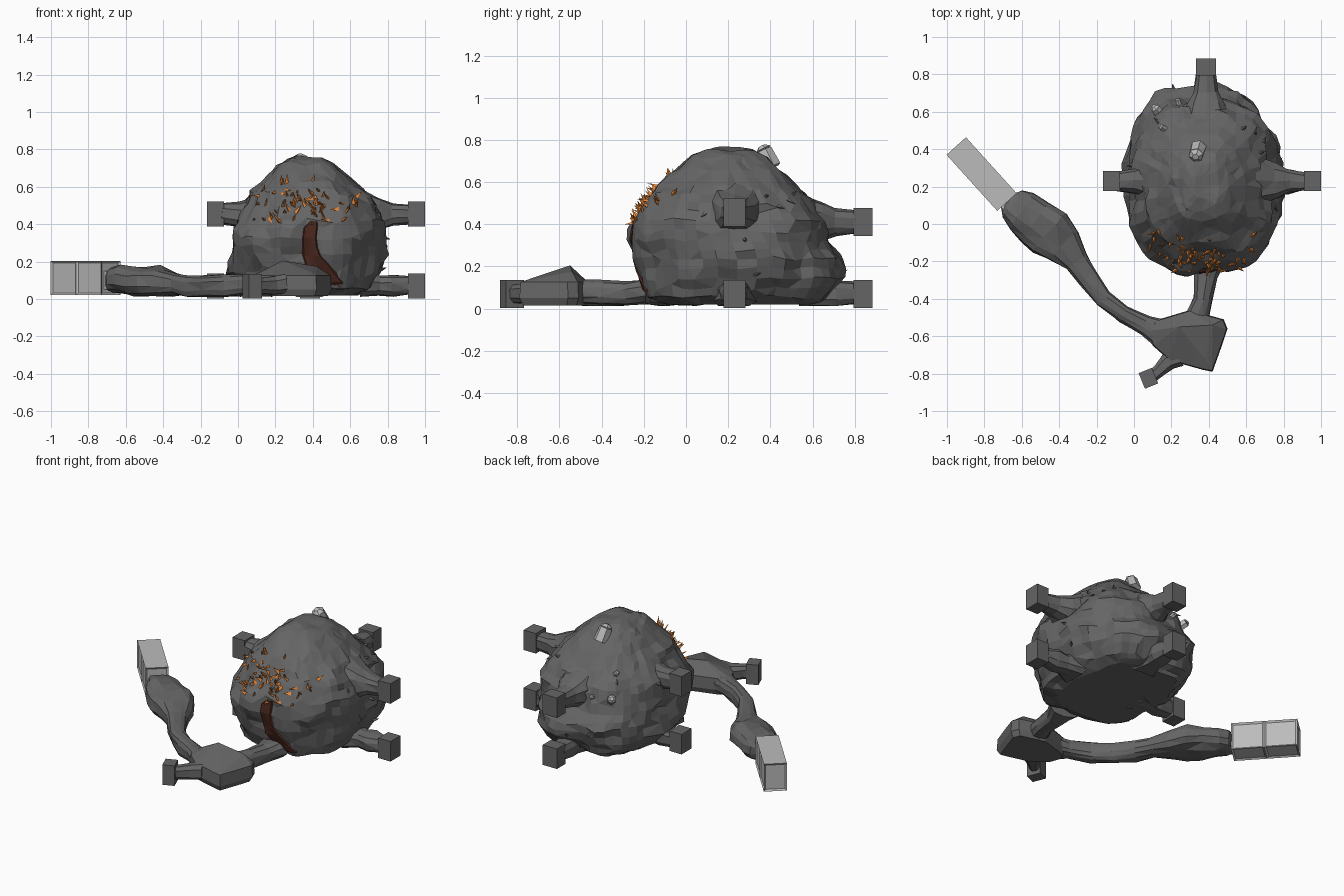
import bpy, bmesh, math, random
from mathutils import Vector, Matrix, noise
from mathutils.bvhtree import BVHTree

if "Cube" in bpy.data.objects:
    bpy.data.objects.remove(bpy.data.objects["Cube"])

random.seed(4)


def material(name, rgb):
    m = bpy.data.materials.new(name)
    m.diffuse_color = (*rgb, 1)
    m.use_nodes = True
    m.node_tree.nodes["Principled BSDF"].inputs["Base Color"].default_value = m.diffuse_color
    return m


ROCK = material("rock_grey", (0.13, 0.13, 0.13))
PALE = material("pale_grey", (0.5, 0.5, 0.5))
RUST = material("rust_brown", (0.07, 0.02, 0.013))
ORANGE = material("orange", (0.85, 0.25, 0.04))


def finish(name, bm, mat):
    bmesh.ops.recalc_face_normals(bm, faces=bm.faces)
    me = bpy.data.meshes.new(name)
    bm.to_mesh(me)
    bm.free()
    ob = bpy.data.objects.new(name, me)
    bpy.context.collection.objects.link(ob)
    me.materials.append(mat)
    return ob


def skin(bm, rings):
    """Bridge a list of closed vertex rings and cap both ends."""
    vr = [[bm.verts.new(p) for p in r] for r in rings]
    n = len(vr[0])
    for a, b in zip(vr, vr[1:]):
        for i in range(n):
            bm.faces.new((a[i], a[(i + 1) % n], b[(i + 1) % n], b[i]))
    bm.faces.new(vr[0][::-1])
    bm.faces.new(vr[-1])


def spow(v, e):
    return math.copysign(abs(v) ** e, v)


def tunnel(name, pts, sides=10, rough=0.016):
    """Rough rocky tube; each point is x, y, z, half width, half height."""
    bm = bmesh.new()
    rings = []
    for k, (x, y, z, w, h) in enumerate(pts):
        a, b = pts[max(k - 1, 0)], pts[min(k + 1, len(pts) - 1)]
        t = Vector((b[0] - a[0], b[1] - a[1], 0)).normalized()
        side = Vector((-t.y, t.x, 0))
        ring = []
        for i in range(sides):
            an = math.tau * (i + 0.5) / sides
            p = Vector((x, y, z)) + side * w * spow(math.cos(an), 0.75)
            p.z += h * spow(math.sin(an), 0.75)
            p += noise.noise_vector(p * 9) * rough
            p.z = max(p.z, 0.012)
            ring.append(p)
        rings.append(ring)
    skin(bm, rings)
    bmesh.ops.triangulate(bm, faces=bm.faces)
    return finish(name, bm, ROCK)


def block(name, centre, size, angle, mat=ROCK, panels=False):
    bm = bmesh.new()
    bmesh.ops.create_cube(bm, size=1)
    bmesh.ops.scale(bm, vec=size, verts=bm.verts)
    if panels:
        bmesh.ops.bisect_plane(bm, geom=bm.verts[:] + bm.edges[:] + bm.faces[:],
                               plane_co=(0, 0, 0), plane_no=(1, 0, 0))
        bm.normal_update()
        faces = [f for f in bm.faces if f.normal.z < 0.5]
        bmesh.ops.inset_individual(bm, faces=faces, thickness=0.016, depth=-0.008)
    bm.transform(Matrix.Translation(centre) @ Matrix.Rotation(angle, 4, 'Z'))
    return finish(name, bm, mat)


# main boulder: z, x min, x max, y min, y max
LEVELS = [(.02, .06, .66, -.12, .60), (.06, .00, .72, -.20, .67), (.14, -.05, .76, -.235, .72),
          (.24, -.05, .78, -.25, .74), (.32, -.05, .78, -.265, .70), (.42, -.02, .78, -.255, .66),
          (.50, .03, .74, -.21, .61), (.58, .08, .67, -.14, .53), (.66, .15, .59, -.06, .45),
          (.72, .21, .52, .00, .39), (.75, .26, .46, .06, .33), (.765, .32, .38, .14, .22)]
levels = []
for a, b in zip(LEVELS, LEVELS[1:]):
    levels += [a, tuple((p + q) / 2 for p, q in zip(a, b))]
levels.append(LEVELS[-1])
bm = bmesh.new()
rings = []
for z, x0, x1, y0, y1 in levels:
    ring = []
    for i in range(48):
        an = math.tau * i / 48
        c, s = spow(math.cos(an), 0.82), spow(math.sin(an), 0.82)
        p = Vector(((x0 + x1) / 2 + c * (x1 - x0) / 2, (y0 + y1) / 2 + s * (y1 - y0) / 2, z))
        amp = 0.04 if z < 0.6 else 0.02
        # coarse lumps, chipped cells and fine grain; calmer on the front face
        d = noise.noise(p * 4.5) * amp + (noise.voronoi(p * 7)[0][0] - 0.4) * -amp
        d += noise.noise(p * 22) * amp * (0.5 if s > -0.6 else 0.2)
        if s > 0.2:  # ledges on the back face
            d += 0.012 * s * math.sin(p.z * 26 + p.x * 7) * (z < 0.5)
        p += Vector((c, s, 0)) * (d - 0.002)
        p.x += 0.01 * noise.noise(p * 30)
        p.z += noise.noise(p * 9) * 0.022 * (z > 0.03)
        p.z = max(p.z, 0.015)
        ring.append(p)
    rings.append(ring)
skin(bm, rings)
boulder = finish("main_boulder", bm, ROCK)
dec = boulder.modifiers.new("facets", 'DECIMATE')
dec.ratio = 0.6
bpy.context.view_layer.update()
tree = BVHTree.FromObject(boulder, bpy.context.evaluated_depsgraph_get())

# side and back tunnels, each with an upper and a lower square end block
SIDES = [("left", -0.12, 0.23, -1, 0, 0.455), ("right", 0.955, 0.23, 1, 0, 0.455),
         ("back", 0.385, 0.84, 0, 1, 0.41)]
for label, x, y, dx, dy, zu in SIDES:
    for level, z, flare in (("upper", zu, 0.10), ("lower", 0.07, 0.065)):
        path = [(x - dx * d, y - dy * d, z + e, w, h) for d, w, h, e in
                ((0.30, flare + .04, flare + .02, .02 if z > .2 else 0), (0.2, flare, flare * .9, 0),
                 (0.13, 0.067, 0.064, 0), (0.03, 0.048, 0.052, 0))]
        tunnel(f"{label}_{level}_tunnel", path)
        block(f"{label}_{level}_block", (x, y, z), (0.09, 0.105, 0.133), math.atan2(dy, dx))

# front path: link, small outcrop, long arm with a swollen end, short spur
tunnel("front_link_tunnel", [(.4, -.18, .08, .1, .06), (.385, -.28, .075, .065, .058),
                             (.365, -.4, .075, .05, .056), (.33, -.52, .075, .07, .056)])
outline = [(.1, -.52), (.3, -.46), (.48, -.51), (.5, -.56), (.47, -.65), (.42, -.79),
           (.37, -.78), (.19, -.73), (.1, -.65), (.07, -.57)]
bm = bmesh.new()
for z, k in ((.015, .9), (.05, 1), (.125, .97)):
    for x, y in outline:
        bm.verts.new((.3 + (x - .3) * k, -.61 + (y + .61) * k, z))
for p in ((.24, -.55, .205), (.42, -.54, .175), (.2, -.6, .16), (.38, -.72, .148)):
    bm.verts.new(p)
bmesh.ops.convex_hull(bm, input=bm.verts)
bmesh.ops.delete(bm, geom=[v for v in bm.verts if not v.link_faces], context='VERTS')
finish("front_outcrop", bm, ROCK)
tunnel("long_arm_tunnel", [
    (.18, -.6, .08, .09, .06), (.06, -.54, .075, .06, .058), (-.06, -.48, .07, .048, .056),
    (-.16, -.4, .07, .048, .055), (-.25, -.29, .07, .055, .055), (-.31, -.2, .075, .068, .06),
    (-.38, -.11, .085, .115, .07), (-.45, -.045, .095, .132, .078), (-.53, .015, .095, .132, .078),
    (-.6, .065, .1, .112, .076), (-.65, .10, .1, .085, .07), (-.68, .12, .1, .05, .05)], 12, 0.02)
tunnel("spur_tunnel", [(.24, -.71, .08, .06, .055), (.185, -.735, .07, .05, .052),
                       (.13, -.79, .068, .036, .045), (.085, -.82, .068, .036, .045)], 8, .008)
block("spur_block", (.077, -.825, .068), (.076, .09, .133), math.radians(22))

# pale container with recessed panels and a threshold into the arm
heading = math.atan2(-.74, .67)
block("container", (-.815, .267, .112), (.404, .14, .183), heading, PALE, True)
block("container_threshold", (-.675, .11, .1), (.04, .08, .10), heading, PALE)

# brown flow draped on the front face: z, centre x, half width
bm = bmesh.new()
rows = []
for z, cx, w in ((.415, .405, .02), (.38, .388, .042), (.33, .382, .042), (.28, .385, .045),
                 (.23, .395, .055), (.18, .425, .075), (.13, .46, .08), (.09, .50, .07),
                 (.05, .55, .03)):
    row = []
    for u in (-1, -.75, -.35, 0, .35, .75, 1):
        hit = tree.ray_cast(Vector((cx + u * w, -1, z)), Vector((0, 1, 0)))[0]
        row.append(bm.verts.new(hit + Vector((0, .008 if abs(u) == 1 else -.01, 0))))
    rows.append(row)
for a, b in zip(rows, rows[1:]):
    for i in range(len(a) - 1):
        bm.faces.new((a[i], b[i], b[i + 1], a[i + 1]))
finish("brown_flow", bm, RUST)


def spike(bm, base, direction, r, length, tip=0.0, sides=5):
    m = Matrix.Translation(base + direction * length * 0.4) @ \
        direction.to_track_quat('Z', 'Y').to_matrix().to_4x4()
    bmesh.ops.create_cone(bm, cap_ends=True, segments=sides, radius1=r, radius2=tip,
                          depth=length, matrix=m)


def jitter(k):
    return Vector([random.uniform(-k, k) for _ in range(3)])


# orange shards over the upper front
bm = bmesh.new()
for _ in range(75):
    x, z = random.gauss(.33, .14), random.gauss(.5, .06)
    if not (.05 < x < .64 and .4 < z < .64):
        continue
    hit, nor = tree.ray_cast(Vector((x, -1, z)), Vector((0, 1, 0)))[:2]
    if hit:
        d = (nor + Vector((0, -.2, .2)) + jitter(.9)).normalized()
        spike(bm, hit, d, random.uniform(.008, .014), random.uniform(.035, .06), sides=3)
finish("orange_shards", bm, ORANGE)

# grey rock splinters around the sides and back
bm = bmesh.new()
for _ in range(12):
    an = random.uniform(-.5, math.pi + .5)
    d = Vector((math.cos(an), math.sin(an), 0))
    start = Vector((.36, .25, random.uniform(.12, .55))) + d * 2
    hit = tree.ray_cast(start, -d)[0]
    if hit:
        spike(bm, hit, (d + jitter(.6)).normalized(), .012, random.uniform(.03, .045), sides=4)
finish("rock_splinters", bm, ROCK)

# pale crystals: large one at the crown, a few more on the back left
bm = bmesh.new()
for x, y, d, r, l in ((.34, .395, (-.15, -.5, 1), .045, .09), (.13, .6, (-.5, .6, .5), .03, .05),
                      (.16, .51, (-.6, .4, .6), .018, .04), (.24, .64, (-.2, .8, .3), .016, .04)):
    hit = tree.ray_cast(Vector((x, y, 2)), Vector((0, 0, -1)))[0]
    if hit:
        d = Vector(d).normalized()
        hit -= d * l * .25
        spike(bm, hit, d, r, l, r * .9, 6)
        spike(bm, hit + d * l * .98, d, r * .9, r * .4, r * .4, 6)
finish("pale_crystals", bm, PALE)
